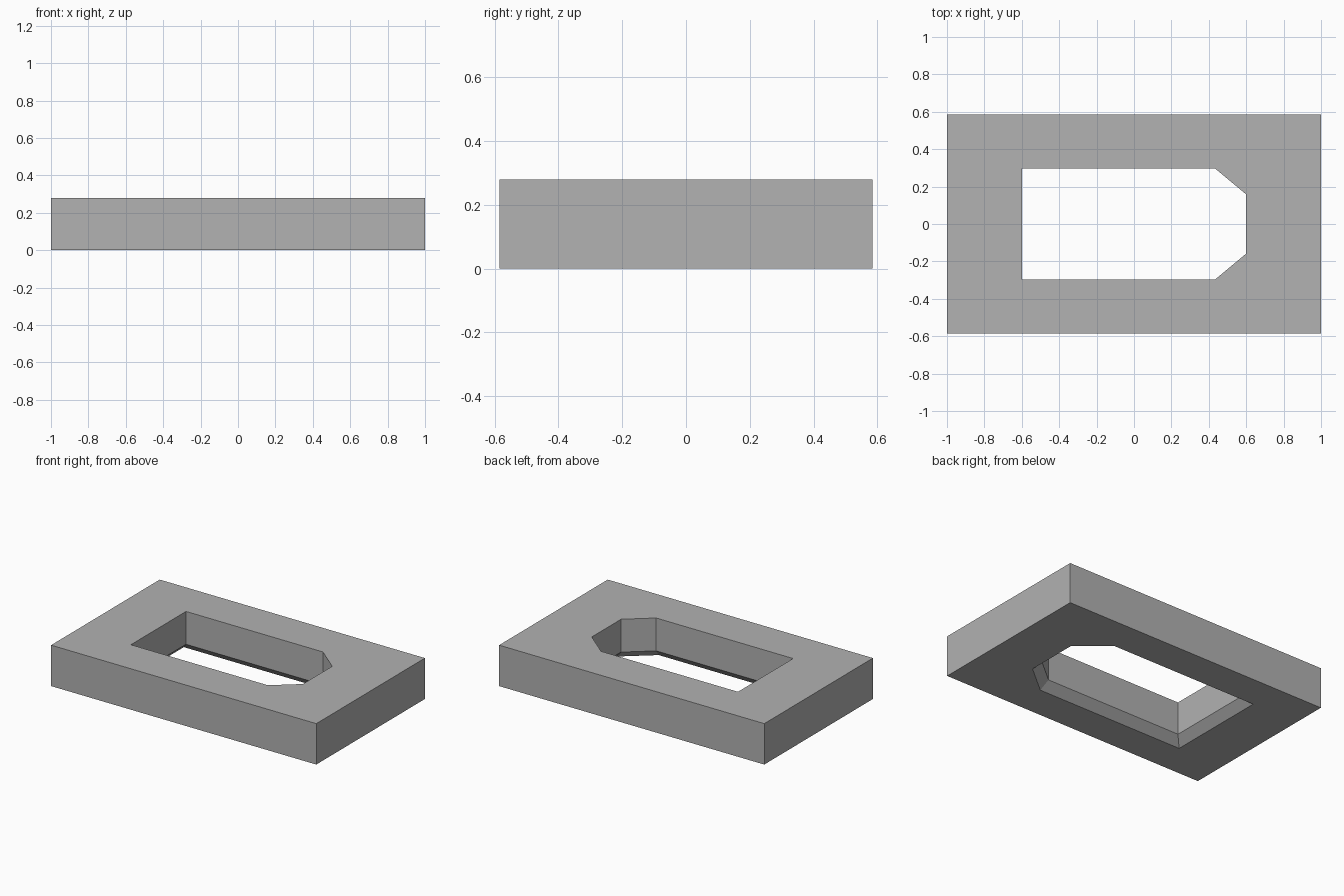
import bpy
import bmesh

cube = bpy.data.objects.get("Cube")
if cube:
    bpy.data.objects.remove(cube, do_unlink=True)

HEIGHT, BEVEL = 0.279, 0.055

# Plain grey material
grey = bpy.data.materials.new("grey")
grey.use_nodes = True
colour = (0.445, 0.445, 0.445, 1)
grey.diffuse_color = colour
grey.node_tree.nodes["Principled BSDF"].inputs["Base Color"].default_value = colour


def mirrored(half):
    """Close a half profile (y > 0) by mirroring it across the x axis."""
    return half + [(x, -y) for x, y in reversed(half)]


block = mirrored([(-1, 0.585), (1, 0.585)])
opening = mirrored([(-0.6, 0.297), (0.433, 0.297), (0.6, 0.158)])
flared = mirrored([(-0.6 - BEVEL, 0.297 + BEVEL), (0.452, 0.297 + BEVEL),
                   (0.6 + BEVEL, 0.184)])

bm = bmesh.new()


def ring(profile, z):
    verts = [bm.verts.new((x, y, z)) for x, y in profile]
    edges = [bm.edges.new((v, verts[(i + 1) % len(verts)])) for i, v in enumerate(verts)]
    return verts, edges


def wall(low, high):
    n = len(low)
    for i in range(n):
        j = (i + 1) % n
        bm.faces.new((low[i], low[j], high[j], high[i]))


# Outer block and the opening, which flares out at the underside
outer_low, outer_low_edges = ring(block, 0)
outer_high, outer_high_edges = ring(block, HEIGHT)
hole_low, hole_low_edges = ring(flared, 0)
hole_mid, _ = ring(opening, BEVEL)
hole_high, hole_high_edges = ring(opening, HEIGHT)

# Side walls, bevel and straight inner walls
wall(outer_low, outer_high)
wall(hole_low, hole_mid)
wall(hole_mid, hole_high)

# Flat top and underside around the opening
for edges in (outer_low_edges + hole_low_edges, outer_high_edges + hole_high_edges):
    bmesh.ops.triangle_fill(bm, edges=edges, use_beauty=True)
bmesh.ops.recalc_face_normals(bm, faces=bm.faces[:])

mesh = bpy.data.meshes.new("frame_block")
bm.to_mesh(mesh)
bm.free()
mesh.materials.append(grey)
frame_block = bpy.data.objects.new("frame_block", mesh)
bpy.context.collection.objects.link(frame_block)
